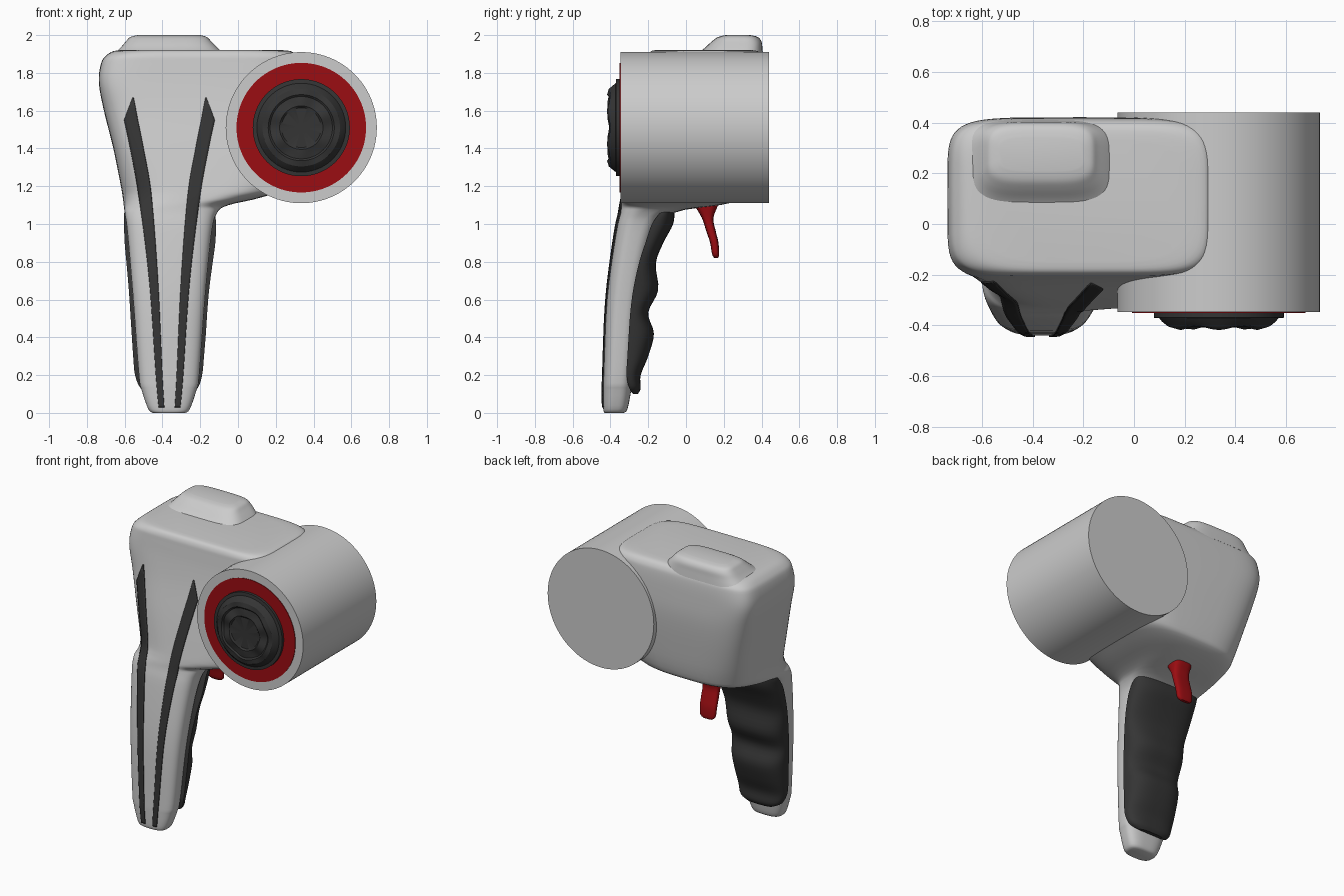
import bpy, bmesh, math
from mathutils import Vector
from mathutils.bvhtree import BVHTree

if "Cube" in bpy.data.objects:
    bpy.data.objects.remove(bpy.data.objects["Cube"])


def mat(name, c):
    m = bpy.data.materials.new(name)
    m.diffuse_color = (*c, 1)
    m.use_nodes = True
    m.node_tree.nodes["Principled BSDF"].inputs["Base Color"].default_value = m.diffuse_color
    return m


DARK = mat("dark_rubber", (0.035, 0.035, 0.035))
RED = mat("red_plastic", (0.33, 0.004, 0.006))


def finish(name, verts, faces, material=None, angle=35):
    me = bpy.data.meshes.new(name)
    me.from_pydata(verts, [], faces)
    bm = bmesh.new()
    bm.from_mesh(me)
    bmesh.ops.recalc_face_normals(bm, faces=bm.faces)
    bm.to_mesh(me)
    bm.free()
    ob = bpy.data.objects.new(name, me)
    bpy.context.collection.objects.link(ob)
    if material:
        me.materials.append(material)
    bpy.ops.object.select_all(action='DESELECT')
    ob.select_set(True)
    bpy.context.view_layer.objects.active = ob
    bpy.ops.object.shade_smooth_by_angle(angle=math.radians(angle))
    return ob


def smooth_rows(rows, k):
    """Catmull-Rom interpolation, k steps between rows."""
    out = []
    for i in range(len(rows) - 1):
        p = [rows[max(0, min(len(rows) - 1, i + j))] for j in (-1, 0, 1, 2)]
        for s in range(k):
            t = s / k
            out.append([0.5 * (2 * b + (c - a) * t + (2 * a - 5 * b + 4 * c - d) * t * t
                               + (3 * b - a - 3 * c + d) * t ** 3) for a, b, c, d in zip(*p)])
    return out + [list(rows[-1])]


def spow(v, e):
    return math.copysign(abs(v) ** e, v)


def bridge(rings, count, caps=True):
    faces = [(r * count + i, r * count + (i + 1) % count,
              (r + 1) * count + (i + 1) % count, (r + 1) * count + i)
             for r in range(rings - 1) for i in range(count)]
    if caps:
        faces += [tuple(range(count)), tuple(range((rings - 1) * count, rings * count))]
    return faces


def loft(name, rows, material=None, half=False, k=4, count=64):
    """Stack of superellipse sections: z, x0, x1, y0, y1, exponent."""
    verts = []
    rows = smooth_rows(rows, k)
    for z, x0, x1, y0, y1, n in rows:
        for i in range(count):
            t = math.pi * i / (count - 1) if half else 2 * math.pi * i / count
            cx = (x0 + x1) / 2
            cy, hy = (y0, y1 - y0) if half else ((y0 + y1) / 2, (y1 - y0) / 2)
            verts.append((cx + (x1 - x0) / 2 * spow(math.cos(t), 2 / n),
                          cy + hy * spow(math.sin(t), 2 / n), z))
    return finish(name, verts, bridge(len(rows), count), material)


def lathe(name, profile, material=None, wave=None, closed=False, cx=0.335, cz=1.51, count=96):
    """Revolve (radius, y) about the drum axis; wave gives lobes per ring."""
    verts = []
    for j, (r, y) in enumerate(profile):
        for i in range(count):
            t = 2 * math.pi * i / count
            w = wave[j] * math.cos(6 * t) if wave else 0
            verts.append((cx + r * math.cos(t), y + w, cz + r * math.sin(t)))
    faces = bridge(len(profile), count, not closed)
    if closed:
        m = (len(profile) - 1) * count
        faces += [(m + i, m + (i + 1) % count, (i + 1) % count, i) for i in range(count)]
    return finish(name, verts, faces, material, 30)


# Body: handle flaring into the head
body = loft("body", [
    (0.00, -.45, -.28, -.430, -.33, 3),
    (0.02, -.475, -.255, -.438, -.31, 3),
    (0.12, -.51, -.22, -.440, -.29, 3),
    (0.20, -.525, -.205, -.438, -.28, 3),
    (0.60, -.555, -.175, -.422, -.24, 3),
    (0.95, -.585, -.14, -.378, -.16, 3),
    (1.06, -.60, -.11, -.355, -.06, 3),
    (1.10, -.605, -.05, -.348, .18, 3),
    (1.14, -.61, .12, -.340, .33, 3.3),
    (1.20, -.62, .25, -.328, .37, 3.6),
    (1.40, -.66, .30, -.288, .40, 4.5),
    (1.60, -.71, .30, -.245, .42, 5),
    (1.75, -.737, .30, -.220, .42, 6),
    (1.85, -.725, .30, -.208, .415, 6),
    (1.89, -.70, .30, -.202, .405, 6),
    (1.915, -.66, .28, -.185, .38, 5),
    (1.922, -.60, .20, -.150, .33, 4)])

# Raised button pad on top
loft("top_bump", [
    (1.88, -.68, -.06, .02, .41, 4),
    (1.925, -.63, -.10, .09, .405, 4),
    (1.965, -.595, -.14, .135, .40, 4),
    (1.99, -.57, -.165, .17, .38, 4),
    (2.00, -.53, -.20, .21, .34, 4)])

# Finger grip with waves down the back
loft("grip", [
    (.10, -.46, -.27, -.28, -.255, 2.6),
    (.13, -.515, -.215, -.30, -.24, 2.8),
    (.20, -.545, -.19, -.315, -.24, 2.8),
    (.30, -.555, -.18, -.31, -.20, 2.8),
    (.42, -.563, -.17, -.303, -.17, 2.8),
    (.53, -.57, -.163, -.295, -.20, 2.8),
    (.65, -.578, -.153, -.28, -.147, 2.8),
    (.79, -.59, -.135, -.25, -.16, 2.8),
    (.90, -.60, -.12, -.215, -.12, 2.8),
    (1.00, -.603, -.117, -.18, -.068, 2.8),
    (1.07, -.60, -.125, -.13, -.062, 2.8),
    (1.12, -.57, -.16, -.10, -.065, 2.8)], DARK, half=True)

# Trigger
loft("trigger", [
    (1.16, -.35, -.20, .02, .19, 3),
    (1.10, -.345, -.205, .045, .17, 3),
    (1.03, -.335, -.215, .085, .145, 3),
    (.96, -.335, -.215, .108, .158, 3),
    (.90, -.335, -.215, .128, .172, 3),
    (.84, -.33, -.22, .138, .175, 3),
    (.82, -.31, -.24, .15, .17, 3)], RED, count=32)

# Drum, red ring and lobed cap
lathe("drum", [(.4, -.348), (.4, .44)])
lathe("red_ring", [(.343, -.345), (.343, -.352), (.25, -.352), (.25, -.345)], RED, closed=True)
lathe("drum_cap",
      [(.257, -.34), (.257, -.37), (.235, -.372), (.225, -.385), (.205, -.405), (.175, -.411),
       (.165, -.403), (.14, -.407), (.115, -.412), (.105, -.405), (.02, -.405)],
      DARK, wave=[0, 0, 0, 0, .004, .007, .007, .008, .004, 0, 0])

# Dark stripes draped over the front
tree = BVHTree.FromPolygons([v.co for v in body.data.vertices],
                            [p.vertices for p in body.data.polygons])
stripe = smooth_rows([(.03, -.42, -.39), (.2, -.435, -.40), (.7, -.47, -.423),
                      (1.15, -.525, -.458), (1.4, -.57, -.50), (1.55, -.602, -.53)], 8)
stripe += [[1.61, -.58, -.541], [1.67, -.557, -.553]]
W = 6
for side in ("left", "right"):
    verts = []
    for z, xo, xi in stripe:
        for i in range(W):
            x = xo + (xi - xo) * i / (W - 1)
            x = x if side == "left" else -.725 - x
            hit, normal, _, _ = tree.ray_cast(Vector((x, -2, z)), Vector((0, 1, 0)))
            verts.append(hit + Vector((0, -.003, 0)))
    faces = [(r * W + i, r * W + i + 1, (r + 1) * W + i + 1, (r + 1) * W + i)
             for r in range(len(stripe) - 1) for i in range(W - 1)]
    ob = finish(side + "_stripe", verts, faces, DARK)
    sol = ob.modifiers.new("thickness", 'SOLIDIFY')
    sol.thickness = .008
    sol.offset = 0
